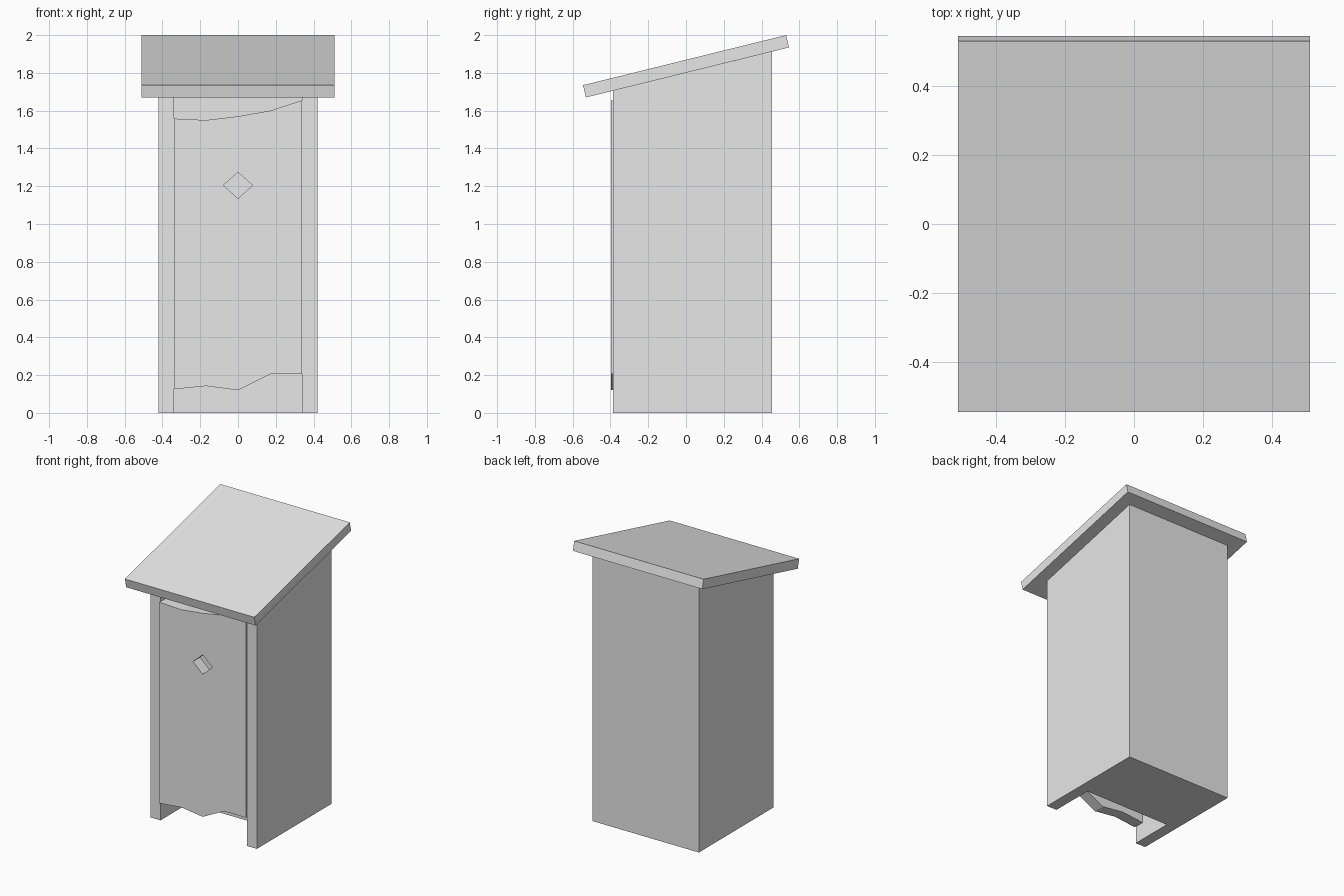
import bpy
import bmesh

if "Cube" in bpy.data.objects:
    bpy.data.objects.remove(bpy.data.objects["Cube"], do_unlink=True)

# Single plain grey for every part
grey = bpy.data.materials.new("light_grey")
grey.use_nodes = True
colour = (0.8, 0.8, 0.8, 1.0)
grey.diffuse_color = colour
grey.node_tree.nodes["Principled BSDF"].inputs["Base Color"].default_value = colour


def finish(name, bm):
    bmesh.ops.recalc_face_normals(bm, faces=bm.faces[:])
    mesh = bpy.data.meshes.new(name)
    bm.to_mesh(mesh)
    bm.free()
    mesh.materials.append(grey)
    obj = bpy.data.objects.new(name, mesh)
    bpy.context.collection.objects.link(obj)
    return obj


def extrude(bm, faces, offset):
    """Thicken flat faces along offset; return the moved vertices."""
    result = bmesh.ops.extrude_face_region(bm, geom=faces, use_keep_orig=True)
    moved = [g for g in result["geom"] if isinstance(g, bmesh.types.BMVert)]
    bmesh.ops.translate(bm, vec=offset, verts=moved)
    return moved


WALL_X, RECESS_X = 0.42, 0.34
FRONT_Y, RECESS_Y, BACK_Y = -0.387, -0.07, 0.455
DOOR_Y, DOOR_DEPTH = -0.397, 0.08


def roof_underside(y):
    return 1.67 + (y + 0.53) * 0.2465


# Body: U-shaped plan with the recess at the front, top cut to the roof slope
half = [(WALL_X, BACK_Y), (WALL_X, FRONT_Y), (RECESS_X, FRONT_Y), (RECESS_X, RECESS_Y)]
plan = half + [(-x, y) for x, y in reversed(half)]
bm = bmesh.new()
base = bm.faces.new([bm.verts.new((x, y, 0)) for x, y in plan])
for v in extrude(bm, [base], (0, 0, 1)):
    v.co.z = roof_underside(v.co.y)
finish("body", bm)

# Door: ragged top and bottom, with a diamond hole through it
bottom = [(-0.34, 0.125), (-0.17, 0.142), (0, 0.12), (0.17, 0.205), (0.34, 0.205)]
top = [(0.34, 1.655), (0.17, 1.6), (0, 1.57), (-0.17, 1.55), (-0.34, 1.558)]
diamond = [(-0.077, 1.205), (0, 1.135), (0.077, 1.205), (0, 1.274)]
bm = bmesh.new()
edges = []
for loop in (bottom + top, diamond):
    verts = [bm.verts.new((x, DOOR_Y, z)) for x, z in loop]
    edges += [bm.edges.new((verts[i - 1], verts[i])) for i in range(len(verts))]
bmesh.ops.triangle_fill(bm, edges=edges, use_beauty=True, normal=(0, -1, 0))
extrude(bm, bm.faces[:], (0, DOOR_DEPTH, 0))
finish("door", bm)

# Roof: sloping slab overhanging all sides
side = [(-0.53, 1.67), (0.545, 1.935), (0.53, 2.0), (-0.545, 1.735)]
bm = bmesh.new()
end = bm.faces.new([bm.verts.new((-0.51, y, z)) for y, z in side])
extrude(bm, [end], (1.02, 0, 0))
finish("roof", bm)
